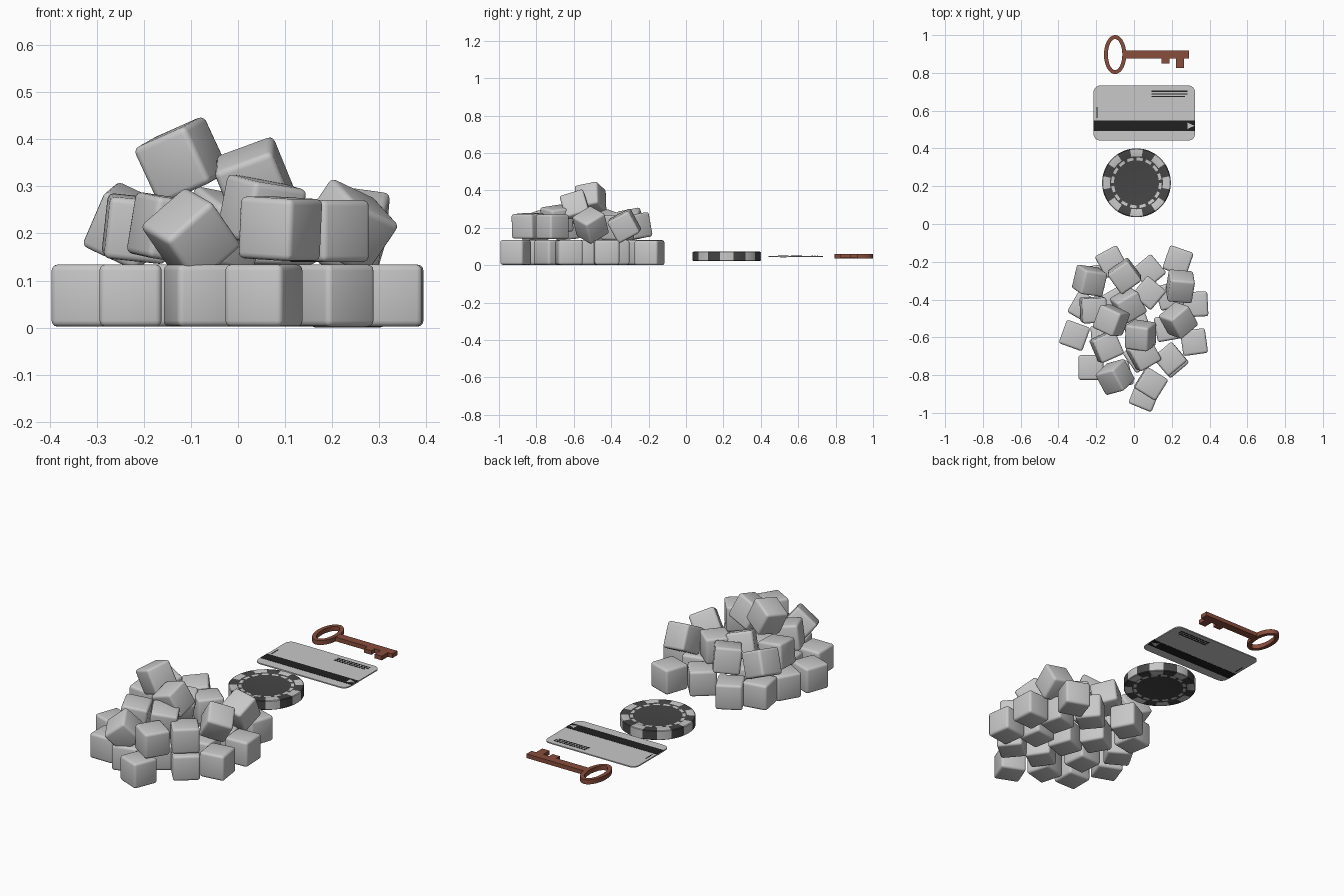
import bpy, bmesh, math
from mathutils import Matrix, Euler

if "Cube" in bpy.data.objects:
    bpy.data.objects.remove(bpy.data.objects["Cube"])


def material(name, r, g, b):
    m = bpy.data.materials.new(name)
    m.diffuse_color = (r, g, b, 1)
    m.use_nodes = True
    m.node_tree.nodes["Principled BSDF"].inputs["Base Color"].default_value = m.diffuse_color
    return m


GREY = material("light grey", 0.58, 0.58, 0.58)
DARK = material("charcoal", 0.06, 0.06, 0.06)
BLACK = material("black", 0.015, 0.015, 0.015)
COPPER = material("rusty copper", 0.25, 0.075, 0.045)


def finish(name, bm, mats, smooth=None):
    bmesh.ops.recalc_face_normals(bm, faces=bm.faces)
    me = bpy.data.meshes.new(name)
    bm.to_mesh(me)
    bm.free()
    for m in mats:
        me.materials.append(m)
    ob = bpy.data.objects.new(name, me)
    bpy.context.collection.objects.link(ob)
    if smooth:
        bpy.ops.object.select_all(action='DESELECT')
        ob.select_set(True)
        bpy.context.view_layer.objects.active = ob
        bpy.ops.object.shade_smooth_by_angle(angle=math.radians(smooth))
    return ob


def prism(bm, pts, z0, z1):
    """Extrude a flat outline between two heights."""
    f = bm.faces.new([bm.verts.new((x, y, z0)) for x, y in pts])
    ext = bmesh.ops.extrude_face_region(bm, geom=[f])
    vs = [v for v in ext['geom'] if isinstance(v, bmesh.types.BMVert)]
    bmesh.ops.translate(bm, verts=vs, vec=(0, 0, z1 - z0))


def rect(x0, y0, x1, y1):
    return [(x0, y0), (x1, y0), (x1, y1), (x0, y1)]


def lathe(bm, profile, n, centre=(0, 0), sx=1, closed=False, rule=None):
    """Spin (radius, z) points; rule(section, step) gives the material."""
    rings = []
    for r, z in profile:
        rings.append([bm.verts.new((centre[0] + sx(r) * math.cos(2 * math.pi * i / n),
                                    centre[1] + r * math.sin(2 * math.pi * i / n), z))
                      for i in range(n)])
    k = len(rings)
    for s in range(k if closed else k - 1):
        a, b = rings[s], rings[(s + 1) % k]
        for i in range(n):
            j = (i + 1) % n
            f = bm.faces.new((a[i], a[j], b[j], b[i]))
            if rule:
                f.material_index = rule(s, i)
    return rings


# --- Heap of rounded cubes: x, y, z, then tilt x, tilt y, turn z in degrees
SIDE = 0.132
base = [(0.233, -0.195, -19), (0.08, -0.25, 40), (-0.12, -0.20, 28),
        (0.325, -0.425, 3), (0.318, -0.625, 8), (-0.315, -0.59, -20),
        (-0.228, -0.76, 0), (0.055, -0.911, -22), (-0.265, -0.44, -30),
        (0.20, -0.725, 40), (-0.16, -0.60, 5), (0.03, -0.70, 35),
        (0.01, -0.53, 20), (0.18, -0.55, 10), (-0.09, -0.41, 30),
        (0.19, -0.38, 15), (-0.08, -0.80, 15), (-0.23, -0.29, 10)]
upper = [(-0.235, -0.30, 0.215, 12, 25, -8), (0.245, -0.33, 0.21, 28, 8, -5),
         (-0.05, -0.275, 0.205, 8, -6, 35), (0.08, -0.365, 0.20, 0, 0, 50),
         (-0.215, -0.455, 0.21, 4, 6, 3), (0.235, -0.51, 0.215, 30, 20, 40),
         (-0.03, -0.43, 0.21, 20, 10, 30), (-0.12, -0.51, 0.355, 12, -22, -25),
         (0.035, -0.59, 0.31, 18, -20, -8), (0.19, -0.715, 0.205, 0, 0, 40),
         (-0.145, -0.65, 0.21, 5, 8, 24), (-0.10, -0.81, 0.195, 20, -40, 15),
         (0.09, -0.845, 0.21, 0, 3, -32), (0.05, -0.69, 0.245, 8, 8, 30)]


def rounded_cube(name, x, y, z, rx, ry, rz):
    bm = bmesh.new()
    bmesh.ops.create_cube(bm, size=SIDE)
    bmesh.ops.bevel(bm, geom=bm.edges[:], offset=0.013, segments=3,
                    profile=0.5, affect='EDGES')
    rot = Euler([math.radians(a) for a in (rx, ry, rz)]).to_matrix().to_4x4()
    bm.transform(Matrix.Translation((x, y, z)) @ rot)
    finish(name, bm, [GREY], 35)


for i, (x, y, rz) in enumerate(base):
    rounded_cube(f"base_cube_{i + 1}", x, y, SIDE / 2 + (0 if i == 0 else 0.002), 0, 0, rz)
for i, c in enumerate(upper):
    rounded_cube(f"upper_cube_{i + 1}", *c)

# --- Gaming chip: lathed, colour by angle and by profile section
half = [(0.112, 0.068), (0.119, 0.069), (0.134, 0.069), (0.140, 0.072), (0.178, 0.072), (0.182, 0.069)]
profile = half + [(r, 0.094 - z) for r, z in reversed(half)]
N = 96


def chip_colour(s, i):
    s = min(s, len(profile) - 2 - s)
    if s == 0:
        return 1                                    # dark inner band
    if s == 1:
        return 1 if (i % 6) < 2 else 0              # dashed ring
    if s == 2:
        return 1
    return 0 if ((i + 3) // 6) % 2 == 0 else 1      # edge blocks


bm = bmesh.new()
rings = lathe(bm, profile, N, (0.013, 0.218), lambda r: r, rule=chip_colour)
for ring in (rings[0], rings[-1]):
    bm.faces.new(ring).material_index = 1
finish("chip", bm, [GREY, DARK], 30)

# --- Plastic card with rounded corners
X0, X1, Y0, Y1, R = -0.214, 0.323, 0.442, 0.733, 0.035
outline = []
for k, (cx, cy) in enumerate([(X1 - R, Y1 - R), (X0 + R, Y1 - R), (X0 + R, Y0 + R), (X1 - R, Y0 + R)]):
    for j in range(9):
        a = math.pi / 2 * (k + j / 8)
        outline.append((cx + R * math.cos(a), cy + R * math.sin(a)))
bm = bmesh.new()
prism(bm, outline, 0.044, 0.050)
finish("card", bm, [GREY])

# Printed details run through the card so both sides show them
LOW, HIGH = 0.043, 0.051
bm = bmesh.new()
prism(bm, rect(X0, 0.492, X1, 0.549), LOW, HIGH)
finish("card_stripe", bm, [BLACK])
bm = bmesh.new()
for y, end in ((0.703, 0.283), (0.689, 0.283), (0.675, 0.270)):
    prism(bm, rect(0.093, y - 0.003, end, y + 0.003), LOW, HIGH)
prism(bm, rect(-0.199, 0.561, -0.194, 0.619), LOW, HIGH)
finish("card_print_lines", bm, [BLACK])
bm = bmesh.new()
prism(bm, [(0.283, 0.503), (0.320, 0.520), (0.283, 0.537)], LOW - 0.001, HIGH + 0.001)
finish("card_arrow", bm, [GREY])

# --- Key: oval bow, shaft and two teeth
KZ0, KZ1, KY = 0.036, 0.060, 0.897
bm = bmesh.new()
lathe(bm, [(0.103, KZ0), (0.103, KZ1), (0.082, KZ1), (0.082, KZ0)], 64,
      (-0.10, KY), lambda r: r - 0.044, closed=True)
finish("key_bow", bm, [COPPER], 30)
bm = bmesh.new()
prism(bm, [(-0.046, 0.877), (0.146, 0.877), (0.146, 0.849), (0.188, 0.849), (0.188, 0.877),
           (0.223, 0.877), (0.223, 0.826), (0.265, 0.826), (0.265, 0.877),
           (0.292, 0.877), (0.292, 0.919), (-0.046, 0.919)], KZ0 + 0.001, KZ1 - 0.001)
finish("key_shaft_and_teeth", bm, [COPPER])
